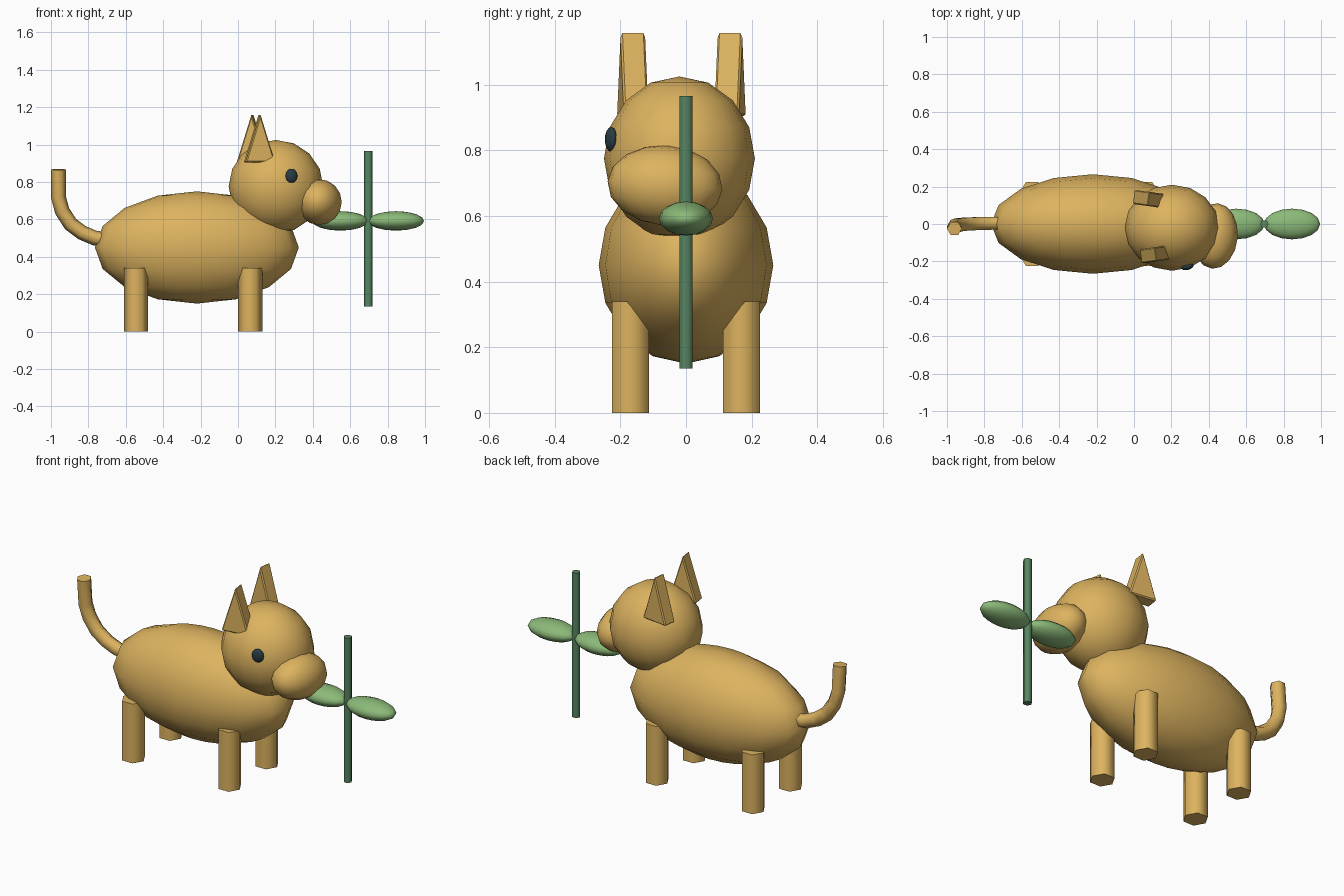
import bpy, bmesh, math
from mathutils import Vector

if "Cube" in bpy.data.objects:
    bpy.data.objects.remove(bpy.data.objects["Cube"])


def material(name, rgb):
    m = bpy.data.materials.new(name)
    m.diffuse_color = (*rgb, 1)
    m.use_nodes = True
    m.node_tree.nodes["Principled BSDF"].inputs["Base Color"].default_value = m.diffuse_color
    return m


TAN = material("tan_fur", (0.72, 0.45, 0.115))
LEAF = material("leaf_green", (0.26, 0.49, 0.19))
STEM = material("stem_green", (0.095, 0.235, 0.12))
DARK = material("eye_dark", (0.022, 0.045, 0.06))


def finish(obj, name, mat, angle=35):
    obj.name = name
    obj.data.materials.append(mat)
    bpy.ops.object.select_all(action='DESELECT')
    obj.select_set(True)
    bpy.context.view_layer.objects.active = obj
    if angle:
        bpy.ops.object.shade_smooth_by_angle(angle=math.radians(angle))
    return obj


def ball(name, loc, radii, mat, rot=(0, 0, 0)):
    bpy.ops.mesh.primitive_uv_sphere_add(segments=16, ring_count=8, radius=1, location=loc,
                                         rotation=[math.radians(a) for a in rot])
    obj = bpy.context.object
    obj.scale = radii
    return finish(obj, name, mat)


def hex_post(name, x, y, z0, z1, r, mat):
    bpy.ops.mesh.primitive_cylinder_add(vertices=6, radius=r, depth=z1 - z0,
                                        location=(x, y, (z0 + z1) / 2),
                                        rotation=(0, 0, math.radians(30)))
    return finish(bpy.context.object, name, mat, 65)


def mesh_object(name, bm):
    bmesh.ops.recalc_face_normals(bm, faces=bm.faces)
    me = bpy.data.meshes.new(name)
    bm.to_mesh(me)
    bm.free()
    obj = bpy.data.objects.new(name, me)
    bpy.context.collection.objects.link(obj)
    return obj


# Body, head and snout
ball("body", (-0.22, 0, 0.45), (0.545, 0.266, 0.30), TAN)
ball("head", (0.203, -0.02, 0.775), (0.253, 0.23, 0.25), TAN)
ball("snout", (0.433, -0.064, 0.693), (0.122, 0.176, 0.122), TAN, (-4, 0, -5))

# Single eye on the near side of the head
ball("eye", (0.286, -0.228, 0.833), (0.033, 0.018, 0.038), DARK, (0, 0, 15))

# Legs
for end, x in (("back", -0.545), ("front", 0.065)):
    for side, y in (("right", -0.169), ("left", 0.169)):
        hex_post(f"{end}_leg_{side}", x, y, 0, 0.34, 0.065, TAN)


# Ears: upright triangular wedges with softened edges
def ear(name, x, y, yaw):
    bm = bmesh.new()
    ends = [[bm.verts.new((px, py, pz)) for px, pz in ((-0.08, 0), (0.08, 0), (0, 0.258))]
            for py in (-0.038, 0.038)]
    bm.faces.new(ends[0])
    bm.faces.new(ends[1])
    for i in range(3):
        j = (i + 1) % 3
        bm.faces.new((ends[0][i], ends[0][j], ends[1][j], ends[1][i]))
    obj = mesh_object(name, bm)
    obj.location = (x, y, 0.905)
    obj.rotation_euler.z = math.radians(yaw)
    bev = obj.modifiers.new("soft_edges", 'BEVEL')
    bev.width = 0.006
    bev.segments = 1
    finish(obj, name, TAN, 0)


ear("ear_right", 0.115, -0.162, 8)
ear("ear_left", 0.077, 0.134, -8)

# Tail: hexagonal tube swept along a curved path
path = [Vector(p) for p in ((-0.68, 0.004, 0.49), (-0.765, 0.004, 0.50), (-0.835, 0.002, 0.53),
                            (-0.895, 0, 0.575), (-0.94, -0.005, 0.645),
                            (-0.96, -0.012, 0.72), (-0.96, -0.024, 0.867))]
bm = bmesh.new()
rings = []
for i, p in enumerate(path):
    t = (path[min(i + 1, len(path) - 1)] - path[max(i - 1, 0)]).normalized()
    side = Vector((0, 1, 0))
    side = (side - t * side.dot(t)).normalized()
    up = t.cross(side)
    rings.append([bm.verts.new(p + 0.04 * (math.cos(k * math.pi / 3) * up
                                           + math.sin(k * math.pi / 3) * side))
                  for k in range(6)])
for a, b in zip(rings, rings[1:]):
    for k in range(6):
        bm.faces.new((a[k], a[(k + 1) % 6], b[(k + 1) % 6], b[k]))
bm.faces.new(rings[0])
bm.faces.new(rings[-1])
finish(mesh_object("tail", bm), "tail", TAN, 65)

# Plant held in front of the snout: upright stem with two leaves
hex_post("stem", 0.697, 0, 0.135, 0.965, 0.023, STEM)
for name, x in (("leaf_inner", 0.547), ("leaf_outer", 0.845)):
    ball(name, (x, 0, 0.592), (0.15, 0.082, 0.052), LEAF)
